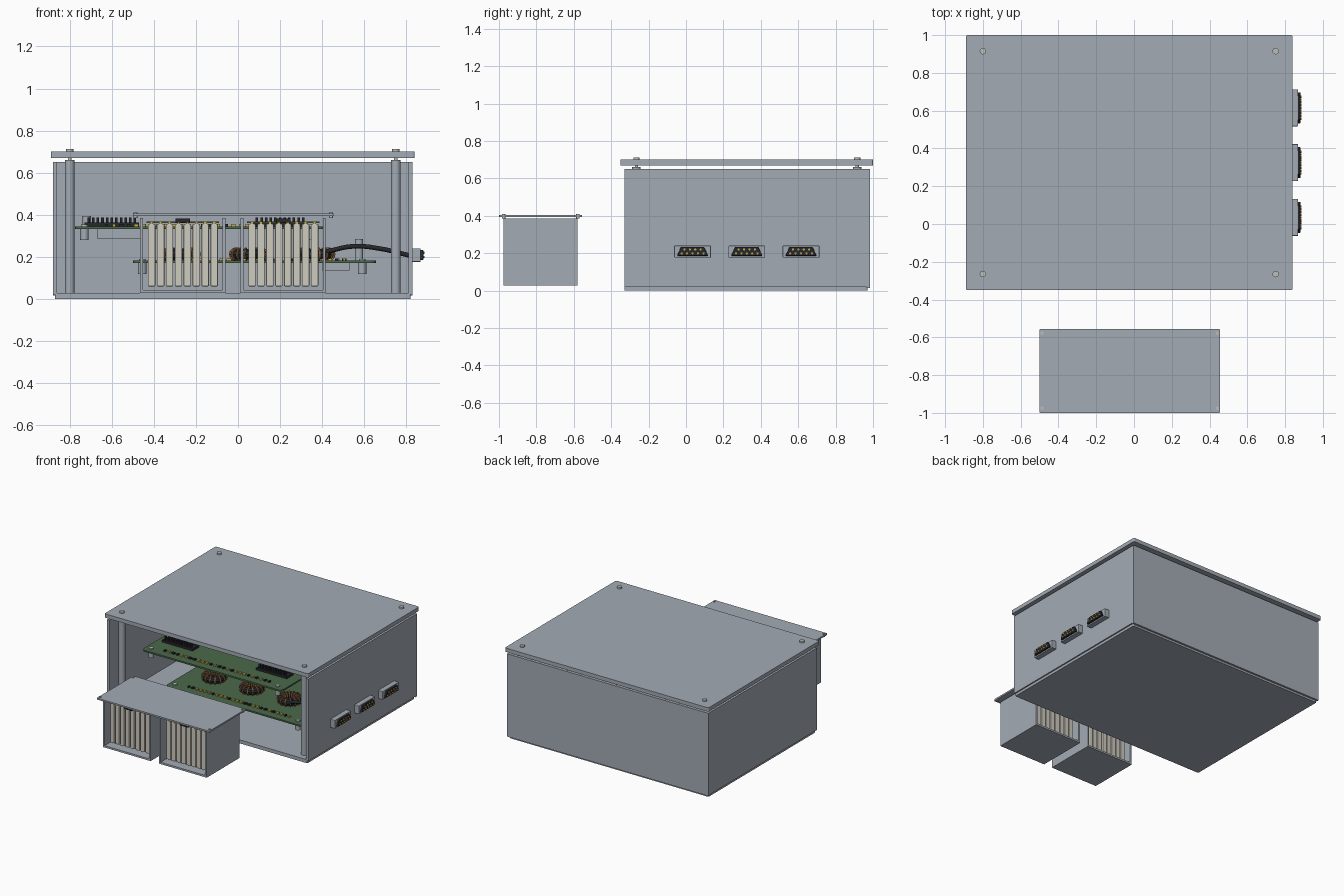
import bpy, bmesh, math, random
from mathutils import Matrix, Vector

random.seed(4)
cube = bpy.data.objects.get("Cube")
if cube:
    bpy.data.objects.remove(cube, do_unlink=True)


def material(name, rgb):
    m = bpy.data.materials.new(name)
    m.use_nodes = True
    m.diffuse_color = (*rgb, 1)
    m.node_tree.nodes["Principled BSDF"].inputs["Base Color"].default_value = (*rgb, 1)
    return m


GREY = material("case grey", (0.37, 0.41, 0.46))
STEEL = material("light steel", (0.5, 0.51, 0.5))
GREEN = material("board green", (0.07, 0.14, 0.07))
CREAM = material("cell cream", (0.62, 0.6, 0.52))
BLACK = material("plastic black", (0.02, 0.021, 0.025))
GOLD = material("contact gold", (0.62, 0.42, 0.08))
COPPER = material("winding copper", (0.42, 0.2, 0.07))


def finish(bm, name, mat, bevel=0, smooth=False):
    bmesh.ops.recalc_face_normals(bm, faces=bm.faces)
    me = bpy.data.meshes.new(name)
    bm.to_mesh(me)
    bm.free()
    me.materials.append(mat)
    ob = bpy.data.objects.new(name, me)
    bpy.context.collection.objects.link(ob)
    if bevel:
        mod = ob.modifiers.new("edge", "BEVEL")
        mod.width, mod.segments = bevel, 2
    if smooth:
        bpy.ops.object.select_all(action="DESELECT")
        ob.select_set(True)
        bpy.context.view_layer.objects.active = ob
        bpy.ops.object.shade_smooth_by_angle(angle=math.radians(35))
    return ob


def add_box(bm, x, y, z):
    """Box between (min, max) pairs on each axis."""
    centre = Matrix.Translation([(a + b) / 2 for a, b in (x, y, z)])
    size = Matrix.Diagonal([b - a for a, b in (x, y, z)] + [1])
    bmesh.ops.create_cube(bm, size=1, matrix=centre @ size)


def add_rod(bm, x, y, z, r, sides=20):
    """Upright cylinder between the z pair."""
    bmesh.ops.create_cone(bm, cap_ends=True, segments=sides, radius1=r, radius2=r,
                          depth=z[1] - z[0], matrix=Matrix.Translation((x, y, sum(z) / 2)))


def boxes(name, mat, items, bevel=0):
    bm = bmesh.new()
    for item in items:
        add_box(bm, *item)
    return finish(bm, name, mat, bevel)


def rods(name, mat, items):
    bm = bmesh.new()
    for item in items:
        add_rod(bm, *item)
    return finish(bm, name, mat, smooth=True)


def plate(name, mat, x, y, z, corner):
    """Flat plate with rounded vertical corners."""
    bm = bmesh.new()
    add_box(bm, x, y, z)
    upright = [e for e in bm.edges if abs(e.verts[0].co.z - e.verts[1].co.z) > 1e-4]
    bmesh.ops.bevel(bm, geom=upright, offset=corner, segments=4, affect="EDGES", profile=0.5)
    return finish(bm, name, mat)


# Main enclosure, open at the front
plate("enclosure_floor", GREY, (-0.87, 0.82), (-0.33, 0.97), (0, 0.027), 0.008)
boxes("left_wall", GREY, [((0.81, 0.83), (-0.33, 0.97), (0.02, 0.65))])
boxes("right_wall", GREY, [((-0.88, -0.86), (-0.33, 0.97), (0.02, 0.65))])
boxes("back_wall", GREY, [((-0.88, 0.83), (0.965, 0.985), (0.015, 0.65))])
plate("enclosure_lid", GREY, (-0.89, 0.84), (-0.35, 1.0), (0.67, 0.7), 0.01)
corners = [(x, y) for x in (-0.8, 0.75) for y in (-0.265, 0.915)]
rods("corner_pillars", GREY, [(x, y, (0.02, 0.66), 0.023) for x, y in corners])
rods("lid_screws", STEEL, [(x, y, (0.65, 0.705), 0.009) for x, y in corners]
     + [(x, y, (0.7, 0.712), 0.017) for x, y in corners])


# Nine-pin side connectors
def side_connector(y):
    z = 0.208
    boxes("connector_flange", GREY, [((0.825, 0.868), (y - 0.098, y + 0.098), (z - 0.032, z + 0.032))],
          bevel=0.003)
    bm = bmesh.new()
    outline = [(-0.083, -0.022), (0.083, -0.022), (0.062, 0.025), (-0.062, 0.025)]
    face = bm.faces.new([bm.verts.new((0.865, y + a, z + b)) for a, b in outline])
    grown = bmesh.ops.extrude_face_region(bm, geom=[face])
    bmesh.ops.translate(bm, vec=(0.016, 0, 0),
                        verts=[v for v in grown["geom"] if isinstance(v, bmesh.types.BMVert)])
    finish(bm, "connector_insert", BLACK, bevel=0.003)
    bm = bmesh.new()
    for count, height in ((4, 0.012), (5, -0.009)):
        for i in range(count):
            pos = Vector((0.88, y + (i - (count - 1) / 2) * 0.029, z + height))
            bmesh.ops.create_cone(bm, cap_ends=True, segments=10, radius1=0.006, radius2=0.006, depth=0.012,
                                  matrix=Matrix.Translation(pos) @ Matrix.Rotation(math.pi / 2, 4, "Y"))
    finish(bm, "connector_pins", GOLD)


# Cable from the lower board to each side connector
def cable(y):
    cu = bpy.data.curves.new("cable", "CURVE")
    cu.dimensions = "3D"
    cu.bevel_depth, cu.bevel_resolution = 0.011, 2
    path = [(0.42, y, 0.225), (0.55, y, 0.25), (0.68, y, 0.238), (0.82, y, 0.205)]
    sp = cu.splines.new("BEZIER")
    sp.bezier_points.add(len(path) - 1)
    for point, co in zip(sp.bezier_points, path):
        point.co = co
        point.handle_left_type = point.handle_right_type = "AUTO"
    cu.materials.append(BLACK)
    bpy.context.collection.objects.link(bpy.data.objects.new("cable", cu))


for y in (0.035, 0.325, 0.615):
    side_connector(y)
    cable(y)


# Circuit boards on standoffs
def board(name, x, y, z):
    plate(name, GREEN, x, y, (z, z + 0.012), 0.025)
    spots = [(a, b) for a in (x[0] + 0.045, x[1] - 0.065) for b in (y[0] + 0.05, y[1] - 0.05)]
    rods(name + "_standoffs", GREY, [(a, b, (z - 0.052, z), 0.02) for a, b in spots])
    rods(name + "_screws", STEEL, [(a, b, (z + 0.01, z + 0.02), 0.016) for a, b in spots])
    parts, pads = [], []
    for i in range(26):
        px = x[0] + 0.15 + i * (x[1] - x[0] - 0.3) / 25
        for py in (y[0] + 0.07, y[1] - 0.07):
            w = random.uniform(0.006, 0.012)
            target = parts if random.random() < 0.4 else pads
            target.append(((px - w, px + w), (py - 0.01, py + 0.01), (z + 0.01, z + 0.022)))
    boxes(name + "_chips", BLACK, parts)
    boxes(name + "_pads", GOLD, pads)


board("upper_board", (-0.775, 0.41), (-0.06, 0.8), 0.333)
board("lower_board", (-0.5, 0.655), (-0.165, 0.7), 0.17)
rods("board_posts", GREY, [(-0.72, 0.2, (0.34, 0.395), 0.022), (0.575, 0.2, (0.18, 0.285), 0.02)])
boxes("under_blocks", GREY, [((-0.67, -0.46), (0.25, 0.5), (0.288, 0.334)),
                             ((0.4, 0.53), (0.2, 0.45), (0.135, 0.171))])

# Pin headers on the upper board
for cx in (-0.6, 0.2):
    for cy in (0.16, 0.55):
        boxes("header_base", BLACK, [((cx - 0.13, cx + 0.13), (cy - 0.04, cy + 0.04), (0.344, 0.362))])
        boxes("header_pins", BLACK,
              [((cx + i * 0.022 - 0.006, cx + i * 0.022 + 0.006), (cy + s - 0.007, cy + s + 0.007), (0.36, 0.388))
               for i in range(-5, 6) for s in (-0.025, 0.025)])


# Wound coils on the lower board
def ring(bm, centre, turn, major, minor, n, m):
    rows = []
    for i in range(n):
        a = i * math.tau / n
        rows.append([bm.verts.new(centre + turn @ Vector((
            (major + minor * math.cos(b)) * math.cos(a), (major + minor * math.cos(b)) * math.sin(a),
            minor * math.sin(b)))) for b in (j * math.tau / m for j in range(m))])
    for i in range(n):
        for j in range(m):
            p, q, k = rows[i], rows[(i + 1) % n], (j + 1) % m
            bm.faces.new((p[j], q[j], q[k], p[k]))


for cx in (-0.27, 0.05, 0.37):
    for cy in (0.1, 0.45):
        centre = Vector((cx, cy, 0.212))
        bm = bmesh.new()
        ring(bm, centre, Matrix.Identity(3), 0.06, 0.026, 32, 10)
        finish(bm, "coil_core", BLACK, smooth=True)
        bm = bmesh.new()
        for i in range(14):
            around = Matrix.Rotation(i * math.tau / 14, 3, "Z")
            ring(bm, centre + around @ Vector((0.06, 0, 0)), around @ Matrix.Rotation(math.pi / 2, 3, "X"),
                 0.028, 0.005, 14, 6)
        finish(bm, "coil_winding", COPPER, smooth=True)

# Front cell unit: shared top plate over two open cradles
plate("cell_top_plate", GREY, (-0.5, 0.455), (-1.0, -0.555), (0.393, 0.405), 0.006)
rods("cell_plate_screws", STEEL, [(x, y, (0.385, 0.41), 0.009)
                                  for x in (-0.487, 0.442) for y in (-0.975, -0.578)])
for x0 in (-0.465, 0.012):
    x1 = x0 + 0.405
    boxes("cradle", GREY, [((x0, x1), (-0.975, -0.58), (0.028, 0.042)),
                           ((x0, x0 + 0.013), (-0.975, -0.58), (0.042, 0.385)),
                           ((x1 - 0.013, x1), (-0.975, -0.58), (0.042, 0.385))])
    pitch = 0.0425
    starts = [x0 + 0.037 + i * pitch for i in range(8)]
    boxes("cells", CREAM, [((s, s + 0.035), (-0.94, -0.61), (0.06, 0.357)) for s in starts], bevel=0.004)
    boxes("cell_board", GREEN, [((x0 + 0.03, x1 - 0.03), (-0.93, -0.62), (0.36, 0.367))])
    boxes("cell_contacts", GOLD, [((s + 0.01, s + 0.025), (-0.94, -0.925), (0.355, 0.369)) for s in starts])
    mid = (x0 + x1) / 2
    boxes("cell_plug", BLACK, [((mid - 0.035, mid + 0.035), (-0.965, -0.91), (0.362, 0.382))], bevel=0.003)
